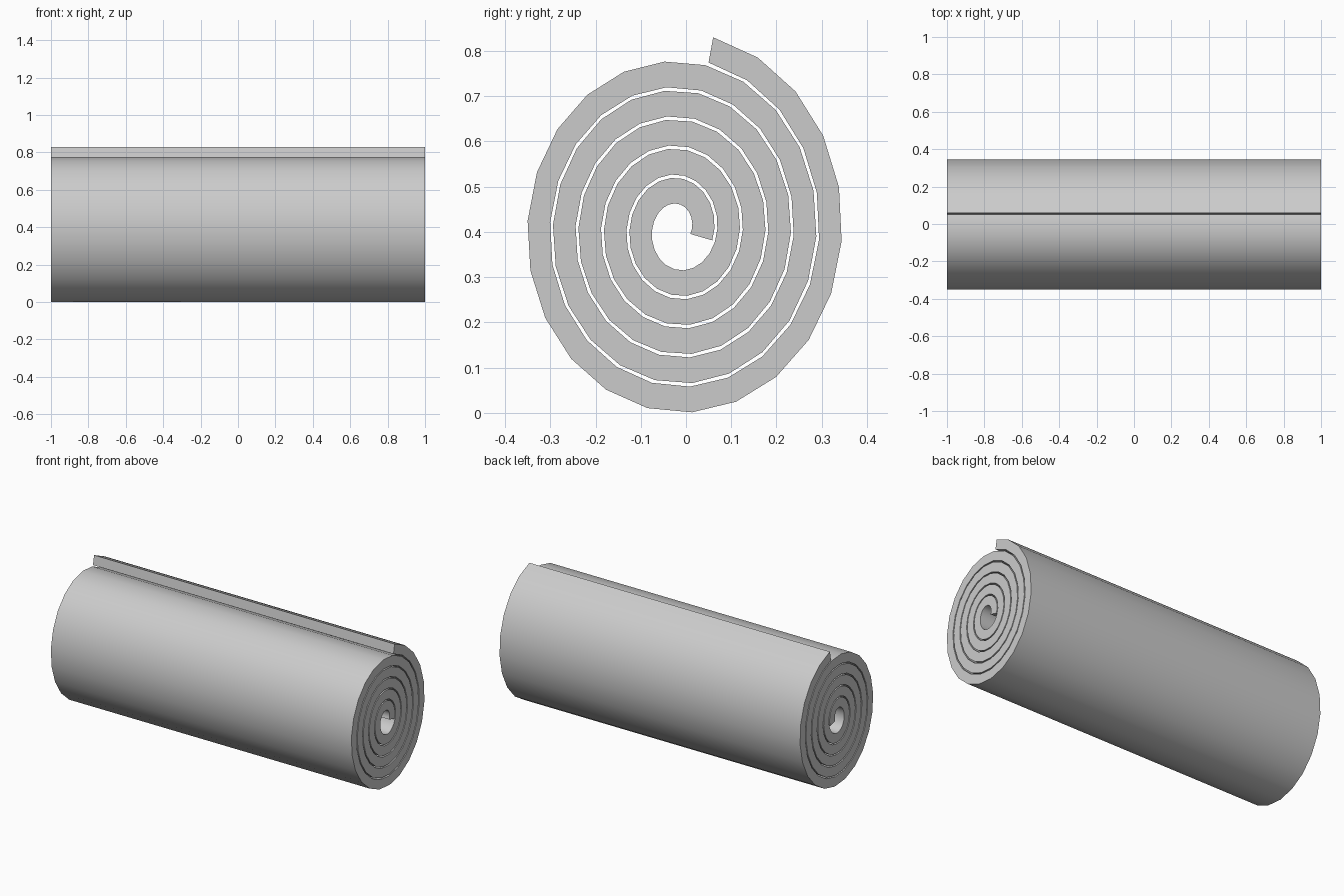
import bpy, bmesh, math

cube = bpy.data.objects.get("Cube")
if cube:
    bpy.data.objects.remove(cube, do_unlink=True)

grey = bpy.data.materials.new("light_grey")
grey.use_nodes = True
colour = (0.6, 0.6, 0.6, 1)
grey.diffuse_color = colour
grey.node_tree.nodes["Principled BSDF"].inputs["Base Color"].default_value = colour

# Slightly oval spiral, measured in turns from the right-hand side
START, END, STEPS = -0.04, 5.217, 116
CENTRE_Y, CENTRE_Z = -0.017, 0.405


def spiral_point(turn, side):
    """Point on the inner (side -1) or outer (side 1) face of the sheet."""
    angle = 2 * math.pi * turn
    ry = 0.0547 + 0.0565 * turn + side * 0.025
    rz = 0.0695 + 0.0645 * turn + side * 0.0285
    return CENTRE_Y + ry * math.cos(angle), CENTRE_Z + rz * math.sin(angle)


# Rolled sheet: a four-cornered section swept along the spiral
bm = bmesh.new()
rings = []
for i in range(STEPS + 1):
    turn = START + (END - START) * i / STEPS
    ring = []
    for x, side in ((-1, -1), (1, -1), (1, 1), (-1, 1)):
        y, z = spiral_point(turn, side)
        ring.append(bm.verts.new((x, y, z)))
    rings.append(ring)
for a, b in zip(rings, rings[1:]):
    for k in range(4):
        n = (k + 1) % 4
        bm.faces.new((a[k], a[n], b[n], b[k]))
bm.faces.new(rings[0])
bm.faces.new(rings[-1][::-1])
bmesh.ops.recalc_face_normals(bm, faces=bm.faces[:])

mesh = bpy.data.meshes.new("rolled_sheet")
bm.to_mesh(mesh)
bm.free()
mesh.materials.append(grey)
roll = bpy.data.objects.new("rolled_sheet", mesh)
bpy.context.collection.objects.link(roll)

# Smooth curved faces with crisp sheet edges
bpy.ops.object.select_all(action="DESELECT")
roll.select_set(True)
bpy.context.view_layer.objects.active = roll
bpy.ops.object.shade_smooth_by_angle(angle=math.radians(30))
